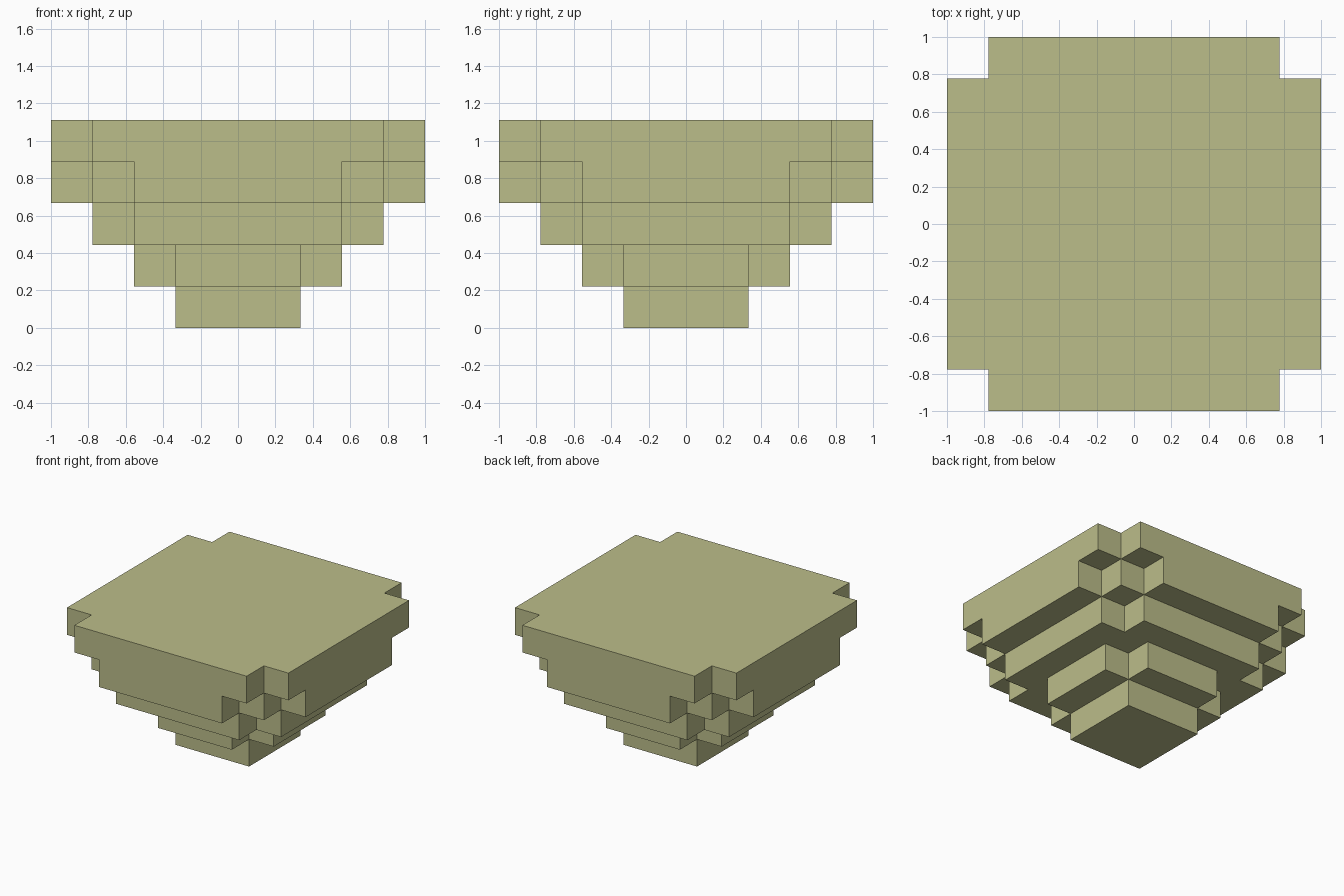
import bpy
import bmesh

cube = bpy.data.objects.get("Cube")
if cube:
    bpy.data.objects.remove(cube, do_unlink=True)

UNIT = 2 / 9  # edge length of one block

olive = bpy.data.materials.new("pale_olive")
olive.use_nodes = True
olive.diffuse_color = (0.50, 0.51, 0.255, 1)
olive.node_tree.nodes["Principled BSDF"].inputs["Base Color"].default_value = olive.diffuse_color


def add_tier(name, level, corner):
    """Extrude a stepped outline, given by one corner repeated at each quarter turn."""
    outline = []
    for _ in range(4):
        outline += corner
        corner = [(-y, x) for x, y in corner]
    bm = bmesh.new()
    base = bm.faces.new([bm.verts.new((x * UNIT, y * UNIT, level * UNIT)) for x, y in outline])
    top = bmesh.ops.extrude_face_region(bm, geom=[base], use_keep_orig=True)["geom"]
    bmesh.ops.translate(bm, vec=(0, 0, UNIT),
                        verts=[v for v in top if isinstance(v, bmesh.types.BMVert)])
    bmesh.ops.recalc_face_normals(bm, faces=bm.faces)
    mesh = bpy.data.meshes.new(name)
    bm.to_mesh(mesh)
    bm.free()
    mesh.materials.append(olive)
    bpy.context.collection.objects.link(bpy.data.objects.new(name, mesh))


def notched(half):
    """Corner of a square with one block cut away."""
    return [(half, half - 1), (half - 1, half - 1), (half - 1, half)]


# Tiers from the foot up to the flat top
add_tier("foot_tier", 0, [(1.5, 1.5)])
add_tier("lower_tier", 1, notched(2.5))
add_tier("middle_tier", 2, notched(3.5))
add_tier("upper_tier", 3, [(4.5, 2.5), (3.5, 2.5), (3.5, 3.5), (2.5, 3.5), (2.5, 4.5)])
add_tier("top_tier", 4, notched(4.5))
